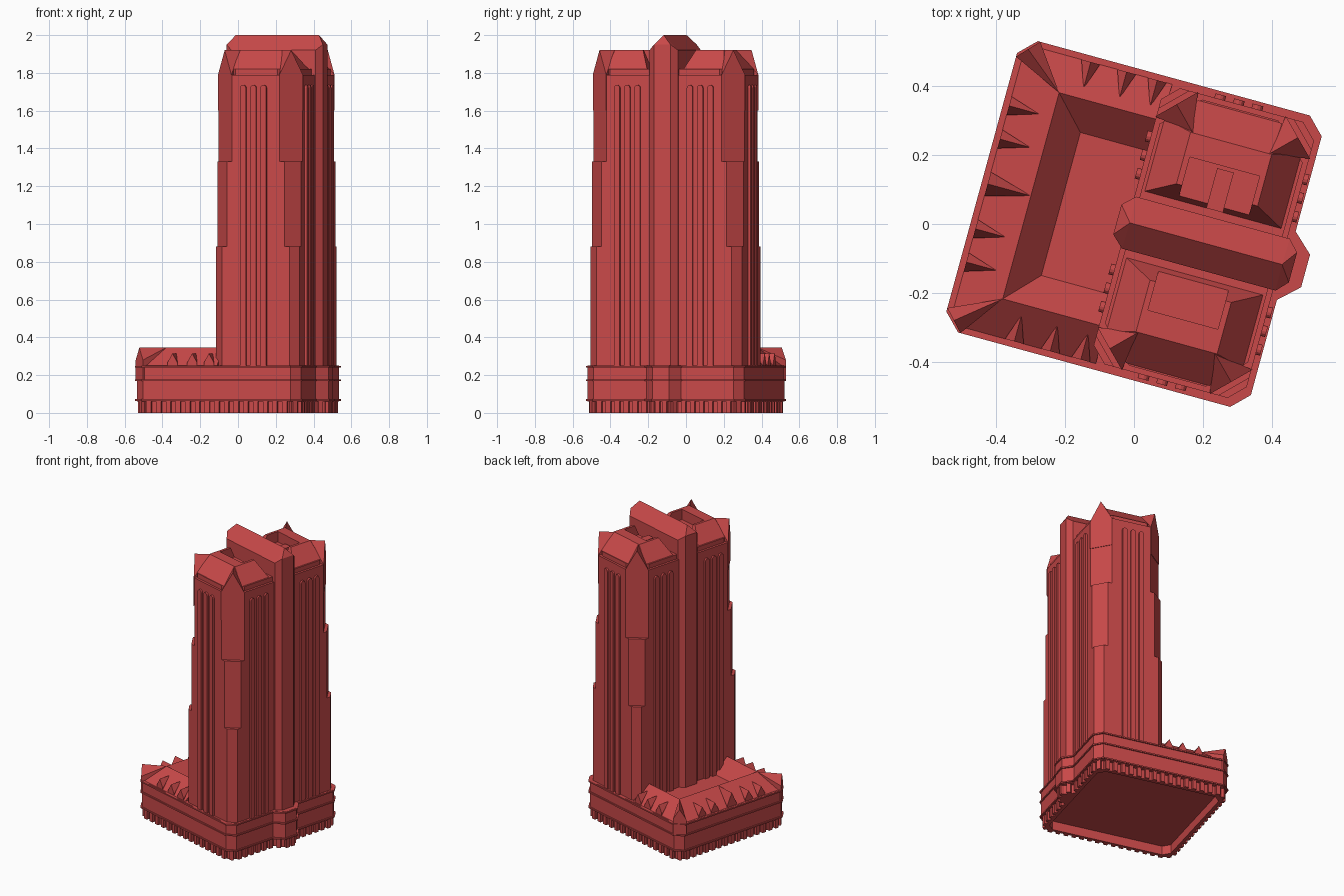
import bpy, bmesh, math
from mathutils import Vector

cube = bpy.data.objects.get("Cube")
if cube:
    bpy.data.objects.remove(cube, do_unlink=True)

TURN = math.radians(-15.3)      # the whole building is turned on its plot

red = bpy.data.materials.new("brick_red")
red.use_nodes = True
RED = (0.58, 0.066, 0.066, 1)
red.diffuse_color = RED
red.node_tree.nodes["Principled BSDF"].inputs["Base Color"].default_value = RED


def finish(name, bm):
    bmesh.ops.recalc_face_normals(bm, faces=bm.faces)
    mesh = bpy.data.meshes.new(name)
    bm.to_mesh(mesh)
    bm.free()
    mesh.materials.append(red)
    ob = bpy.data.objects.new(name, mesh)
    ob.rotation_euler.z = TURN
    bpy.context.collection.objects.link(ob)
    return ob


def sweep(bm, points, offset):
    """Close a flat outline and extrude it along the offset."""
    face = bm.faces.new([bm.verts.new(p) for p in points])
    new = bmesh.ops.extrude_face_region(bm, geom=[face])["geom"]
    verts = [v for v in new if isinstance(v, bmesh.types.BMVert)]
    bmesh.ops.translate(bm, verts=verts, vec=offset)


def prism(name, outline, z0, z1):
    bm = bmesh.new()
    sweep(bm, [(x, y, z0) for x, y in outline], (0, 0, z1 - z0))
    return finish(name, bm)


def add_hull(bm, points):
    verts = [bm.verts.new(p) for p in points]
    res = bmesh.ops.convex_hull(bm, input=verts)
    loose = [g for g in res["geom_interior"] if isinstance(g, bmesh.types.BMVert)]
    bmesh.ops.delete(bm, geom=loose, context='VERTS')


def hull(name, points):
    bm = bmesh.new()
    add_hull(bm, points)
    bmesh.ops.dissolve_limit(bm, angle_limit=0.01, verts=bm.verts, edges=bm.edges)
    return finish(name, bm)


def chamfered(cx, hx, hy, c):
    pts = []
    for sx, sy in ((1, 1), (-1, 1), (-1, -1), (1, -1)):
        pair = [(cx + sx * hx, sy * (hy - c)), (cx + sx * (hx - c), sy * hy)]
        pts += pair if sx * sy > 0 else pair[::-1]
    return pts


def base_outline(o):
    """Podium plan with the pointed bay on its +x side, grown by o."""
    bay = [(0.45 + o, -0.095 - o), (0.508 + o, -0.045 - o / 2),
           (0.508 + o, 0.045 + o / 2), (0.45 + o, 0.095 + o)]
    return chamfered(0, 0.45 + o, 0.43 + o, 0.045 + o / 2) + bay


def gable(name, a, b, inner, z0, eave, apex):
    """Pointed wall between a and b with a level ridge running to inner."""
    mid = ((a[0] + b[0]) / 2, (a[1] + b[1]) / 2)
    pts = [(*p, z) for p in (a, b) for z in (z0, eave)]
    return hull(name, pts + [(*mid, apex), (*inner, apex), (*inner, z0)])


def cut(ob, cutter):
    cutter.hide_render = True
    cutter.hide_set(True)
    mod = ob.modifiers.new("cut", 'BOOLEAN')
    mod.operation = 'DIFFERENCE'
    mod.solver = 'EXACT'
    mod.object = cutter


# Podium: skirt with hollow underside, body and thin string courses
prism("podium_body", base_outline(0), 0.06, 0.25)
skirt = prism("podium_skirt", base_outline(-0.02), 0, 0.08)
cut(skirt, prism("skirt_cutter", chamfered(0, 0.41, 0.39, 0.04), -0.1, 0.07))
for i, z in enumerate((0.064, 0.168, 0.24)):
    prism(f"string_course_{i}", base_outline(0.008), z, z + 0.009)

# Little piers all round the skirt
bm = bmesh.new()
outline = base_outline(-0.012)
for p, q in zip(outline, outline[1:] + outline[:1]):
    p, q = Vector(p), Vector(q)
    along = (q - p).normalized()
    side = Vector((-along.y, along.x))
    n = max(1, round((q - p).length / 0.052))
    for k in range(n):
        c = p + (q - p) * (k + 0.5) / n
        sweep(bm, [(*(c + along * a * 0.013 + side * b * 0.01), 0)
                   for a, b in ((-1, -1), (1, -1), (1, 1), (-1, 1))], (0, 0, 0.065))
finish("skirt_piers", bm)

# Podium roof: three ridged arms around a flat court
hull("podium_roof_side", [(u, s * v, z) for s in (-1, 1) for u, v, z in
     ((-0.44, 0.38, 0.25), (-0.31, 0.31, 0.345), (-0.22, 0.215, 0.25))])
for s, side in ((-1, "front"), (1, "back")):
    hull(f"podium_roof_{side}", [(u, s * v, z) for w, v, z in
         ((-0.40, 0.42, 0.25), (-0.31, 0.31, 0.345), (-0.22, 0.215, 0.25))
         for u in (w, 0)])
    gable(f"podium_corner_gable_{side}", (-0.458, s * 0.378), (-0.402, s * 0.438),
          (-0.31, s * 0.31), 0.17, 0.28, 0.345)
    for k, u in enumerate((-0.245, -0.137, -0.045)):
        gable(f"dormer_{side}_{k}", (u - 0.028, s * 0.42), (u + 0.028, s * 0.42),
              (u, s * 0.34), 0.25, 0.265, 0.315)
for k, v in enumerate((-0.235, -0.135, 0, 0.135, 0.235)):
    big = v == 0
    w = 0.036 if big else 0.028
    gable(f"dormer_side_{k}", (-0.44, v - w), (-0.44, v + w),
          (-0.31 if big else -0.35, v), 0.25, 0.265, 0.342 if big else 0.315)

# Tower shaft: the corner chamfers widen with height
MID, HX, HY = 0.21, 0.23, 0.415
for name, c, z0, z1 in (("lower", 0.045, 0.25, 0.88), ("middle", 0.072, 0.88, 1.33),
                        ("upper", 0.1, 1.33, 1.79)):
    prism(f"tower_{name}", chamfered(MID, HX, HY, c), z0, z1)
prism("tower_cornice", chamfered(MID, HX - 0.015, HY - 0.015, 0.1), 1.79, 1.82)

# Corner gables at the tower top
for sx in (-1, 1):
    for sy in (-1, 1):
        gable(f"tower_gable_{sx}_{sy}",
              (MID + sx * (HX - 0.098), sy * (HY + 0.003)),
              (MID + sx * (HX + 0.003), sy * (HY - 0.098)),
              (MID + sx * 0.115, sy * 0.30), 1.6, 1.79, 1.92)

# Sloped roofs of the two halves, sunk in the middle
for s, side in ((-1, "front"), (1, "back")):
    pts = []
    for sx in (-1, 1):
        pts += [(MID + sx * du, s * v, z) for du, v, z in
                ((0.205, 0.10, 1.82), (0.205, 0.32, 1.82), (0.125, 0.395, 1.82),
                 (0.122, 0.145, 1.92), (0.122, 0.30, 1.92))]
    roof = hull(f"tower_roof_{side}", pts)
    well = [(MID + sx * 0.105, s * v) for sx, v in
            ((-1, 0.05), (1, 0.05), (1, 0.23), (-1, 0.23))]
    cut(roof, prism(f"roof_well_cutter_{side}", well, 1.85, 2.1))
prism("roof_hatch", [(0.19, 0.1), (0.24, 0.1), (0.24, 0.22), (0.19, 0.22)], 1.84, 1.87)

# Central spine: a pointed bay on both sides joined by a ridged roof
spine = []
for s in (-1, 1):
    for u, v, z in ((-0.05, 0.045, 1.95), (-0.015, 0.078, 1.92),
                    (0.447, 0.078, 1.92), (0.478, 0.045, 1.95)):
        spine += [(u, s * v, 0.24), (u, s * v, z)]
hull("central_spine", spine + [(-0.012, 0, 2.0), (0.445, 0, 2.0)])


# Round-headed pilaster strips, three to each wall panel
def strips(name, centre, along, out):
    bm = bmesh.new()
    centre, along, out = Vector(centre), Vector(along), Vector(out)
    r = 0.016
    for k in (-1, 0, 1):
        c = centre + along * k * 0.056 - out * 0.005
        pts = [c - along * r + Vector((0, 0, 0.25)), c + along * r + Vector((0, 0, 0.25))]
        for i in range(7):
            t = math.pi * i / 6
            pts.append(c + along * r * math.cos(t) + Vector((0, 0, 1.72 + r * math.sin(t))))
        sweep(bm, pts, out * 0.018)
    finish(name, bm)


for s in (-1, 1):
    strips(f"strips_end_{s}", (0.2, s * HY, 0), (1, 0, 0), (0, s, 0))
    for v in (-0.2, 0.2):
        strips(f"strips_side_{s}_{v}", (MID + s * HX, v, 0), (0, 1, 0), (s, 0, 0))
